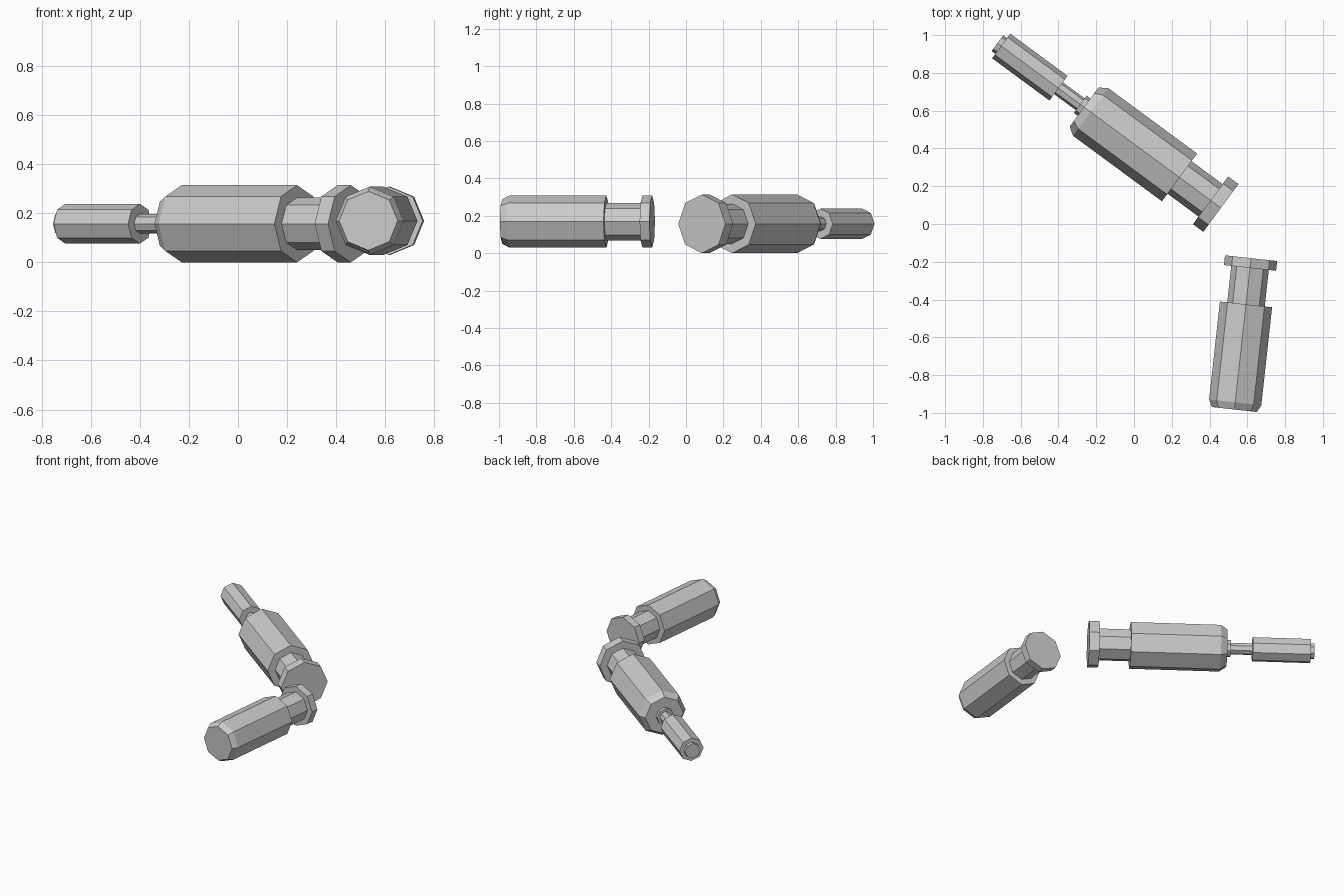
import bpy, math

if "Cube" in bpy.data.objects:
    bpy.data.objects.remove(bpy.data.objects["Cube"])


def lathe(name, profile, origin, angle, sides=8):
    """Turn a (distance, radius) profile about a horizontal axis, capped both ends."""
    verts, faces = [], []
    for s, r in profile:
        for k in range(sides):
            a = 2 * math.pi * k / sides
            verts.append((s, r * math.cos(a), r * math.sin(a)))
    for i in range(len(profile) - 1):
        for k in range(sides):
            n = (k + 1) % sides
            faces.append((i * sides + k, i * sides + n,
                          (i + 1) * sides + n, (i + 1) * sides + k)[::-1])
    last = (len(profile) - 1) * sides
    faces.append(tuple(range(sides))[::-1])
    faces.append(tuple(range(last, last + sides)))
    # outward winding for all faces
    import bmesh
    mesh = bpy.data.meshes.new(name)
    mesh.from_pydata(verts, [], faces)
    bm = bmesh.new()
    bm.from_mesh(mesh)
    bmesh.ops.recalc_face_normals(bm, faces=bm.faces)
    bm.to_mesh(mesh)
    bm.free()
    obj = bpy.data.objects.new(name, mesh)
    obj.location = origin
    obj.rotation_euler = (0, 0, math.radians(angle))
    bpy.context.collection.objects.link(obj)
    return obj


# Long piece: flange, neck, main barrel, collar, thin stem, handle, end button
lathe("long_barrel_with_handle", [
    (0.00, 0.157), (0.068, 0.157),
    (0.068, 0.107), (0.272, 0.107),
    (0.272, 0.157), (0.857, 0.157), (0.90, 0.128),
    (0.90, 0.057), (0.925, 0.057),
    (0.925, 0.039), (1.068, 0.039),
    (1.068, 0.081), (1.445, 0.081),
    (1.445, 0.052), (1.47, 0.052),
], (0.46, 0.085, 0.157), 143.6)

# Short piece: flange, neck, chamfered barrel
lathe("short_barrel", [
    (0.00, 0.139), (0.052, 0.139),
    (0.052, 0.100), (0.246, 0.100),
    (0.246, 0.139), (0.768, 0.139), (0.806, 0.120),
], (0.62, -0.181, 0.169), 263.7)
